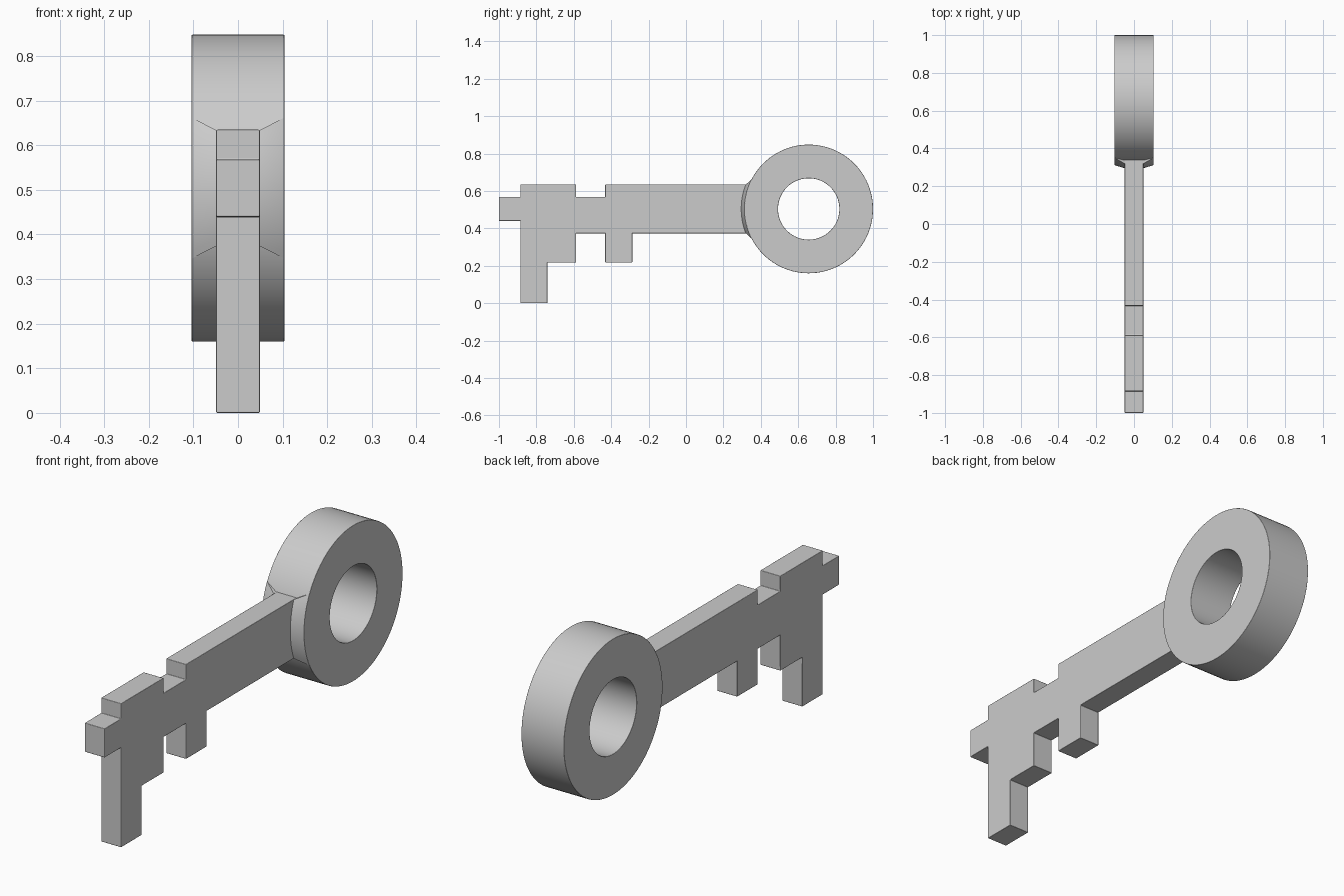
import bpy, bmesh
from math import sin, cos, asin, pi

if "Cube" in bpy.data.objects:
    bpy.data.objects.remove(bpy.data.objects["Cube"])

CY, CZ = 0.656, 0.504          # centre of the bow ring
R_OUT, R_IN, HALF_RING = 0.344, 0.164, 0.104
HALF_SHAFT = 0.049


def finish(name, bm, bevel=0.0):
    bmesh.ops.recalc_face_normals(bm, faces=bm.faces)
    me = bpy.data.meshes.new(name)
    bm.to_mesh(me)
    bm.free()
    ob = bpy.data.objects.new(name, me)
    bpy.context.collection.objects.link(ob)
    bpy.ops.object.select_all(action='DESELECT')
    bpy.context.view_layer.objects.active = ob
    ob.select_set(True)
    bpy.ops.object.shade_smooth_by_angle(angle=0.6)
    if bevel:
        mod = ob.modifiers.new("soft_edges", 'BEVEL')
        mod.width, mod.segments = bevel, 2
        mod.limit_method, mod.angle_limit = 'ANGLE', 0.6
        mod.harden_normals = True
    return ob


def loft(bm, sections, closed=False):
    """Skin a list of equal-length closed (x, y, z) loops."""
    loops = [[bm.verts.new(p) for p in s] for s in sections]
    n = len(loops[0])
    pairs = list(zip(loops, loops[1:])) + ([(loops[-1], loops[0])] if closed else [])
    for a, b in pairs:
        for i in range(n):
            j = (i + 1) % n
            bm.faces.new((a[i], a[j], b[j], b[i]))
    if not closed:
        bm.faces.new(loops[0])
        bm.faces.new(loops[-1])


# Shaft with tip, notch and teeth: (y, z) outline extruded across x
outline = [(-1, 0.44), (-1, 0.568), (-0.885, 0.568), (-0.885, 0.635),
           (-0.588, 0.635), (-0.588, 0.568), (-0.432, 0.568), (-0.432, 0.635),
           (0.44, 0.635), (0.44, 0.374), (-0.287, 0.374), (-0.287, 0.217),
           (-0.432, 0.217), (-0.432, 0.374), (-0.588, 0.374), (-0.588, 0.217),
           (-0.741, 0.217), (-0.741, 0), (-0.885, 0), (-0.885, 0.44)]
bm = bmesh.new()
loft(bm, [[(x, y, z) for y, z in outline] for x in (-HALF_SHAFT, HALF_SHAFT)])
finish("shaft_and_teeth", bm, 0.003)

# Bow ring: rectangular section swept around the x axis
SEG = 96
section = [(-HALF_RING, R_IN), (-HALF_RING, R_OUT), (HALF_RING, R_OUT), (HALF_RING, R_IN)]
bm = bmesh.new()
loft(bm, [[(x, CY + r * cos(2 * pi * i / SEG), CZ + r * sin(2 * pi * i / SEG))
           for x, r in section] for i in range(SEG)], closed=True)
finish("bow_ring", bm, 0.002)


# Collar: flare where the shaft blends into the ring
def collar_loop(x, radius, half_height):
    a = asin(half_height / radius)
    arc = [(x, CY - radius * cos(a * t / 8), CZ + radius * sin(a * t / 8))
           for t in range(-8, 9)]
    return arc + [(x, 0.44, CZ + half_height), (x, 0.44, CZ - half_height)]


bm = bmesh.new()
loft(bm, [collar_loop(*p) for p in ((-0.1035, R_OUT, 0.158), (-HALF_SHAFT, 0.361, 0.13),
                                    (HALF_SHAFT, 0.361, 0.13), (0.1035, R_OUT, 0.158))])
finish("collar", bm)
